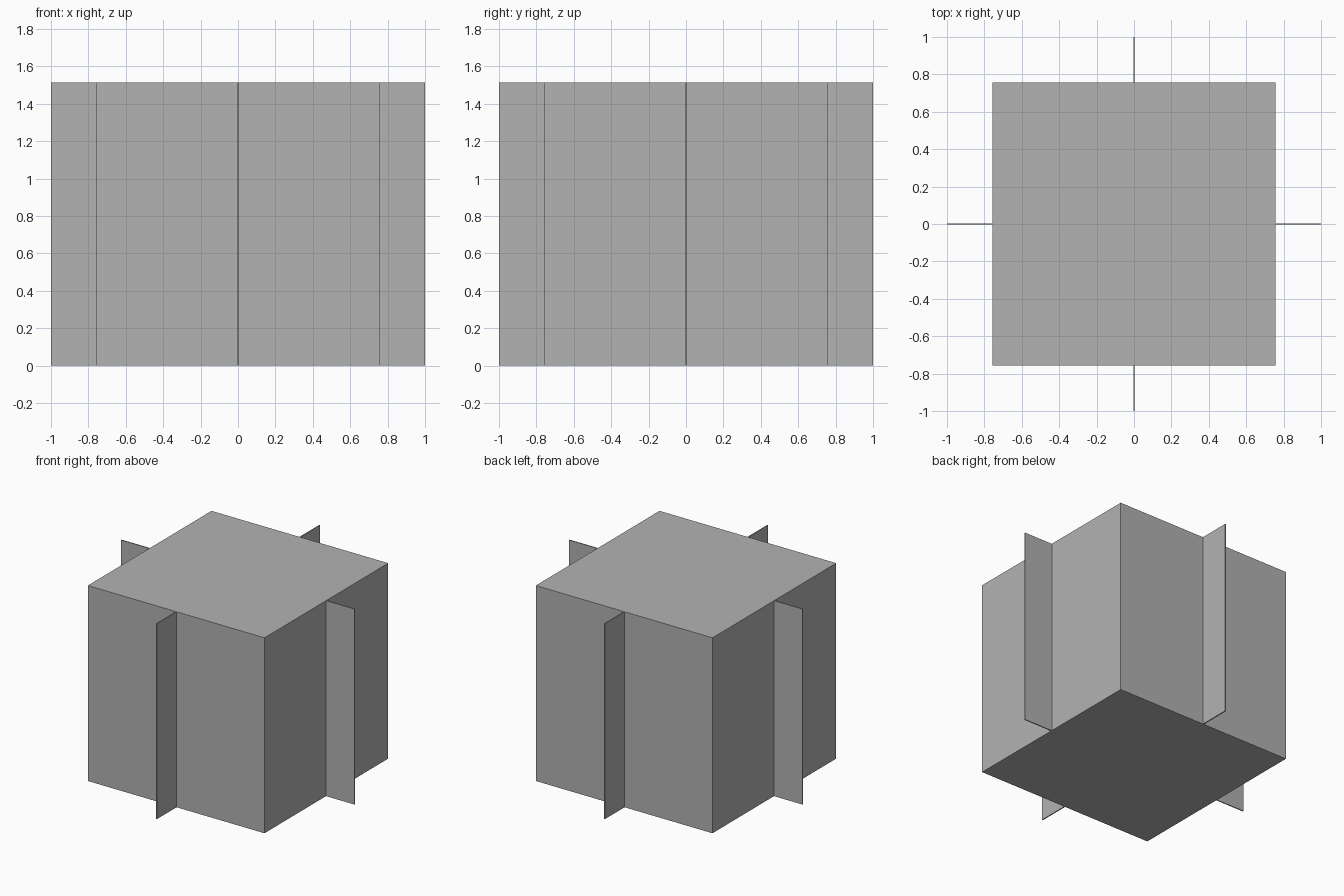
import bpy

cube = bpy.data.objects.get("Cube")
if cube:
    bpy.data.objects.remove(cube, do_unlink=True)

HALF = 0.757        # half width of the block
HEIGHT = 2 * HALF
REACH = 1.0         # how far the fins extend from the centre
THICK = 0.008

GREY = (0.448, 0.448, 0.448, 1.0)
grey = bpy.data.materials.new("plain_grey")
grey.use_nodes = True
grey.diffuse_color = GREY
grey.node_tree.nodes["Principled BSDF"].inputs["Base Color"].default_value = GREY


def box(name, centre, size):
    bpy.ops.mesh.primitive_cube_add(size=1, location=centre)
    obj = bpy.context.object
    obj.name = name
    obj.scale = size
    bpy.ops.object.transform_apply(location=False, rotation=False, scale=True)
    obj.data.materials.append(grey)
    return obj


# Main block
box("block", (0, 0, HEIGHT / 2), (2 * HALF, 2 * HALF, HEIGHT))

# One thin upright fin in the middle of each side
length = REACH - HALF
mid = (REACH + HALF) / 2
for name, dx, dy in (("left_fin", 1, 0), ("right_fin", -1, 0),
                     ("back_fin", 0, 1), ("front_fin", 0, -1)):
    size = (length if dx else THICK, length if dy else THICK, HEIGHT)
    box(name, (dx * mid, dy * mid, HEIGHT / 2), size)
